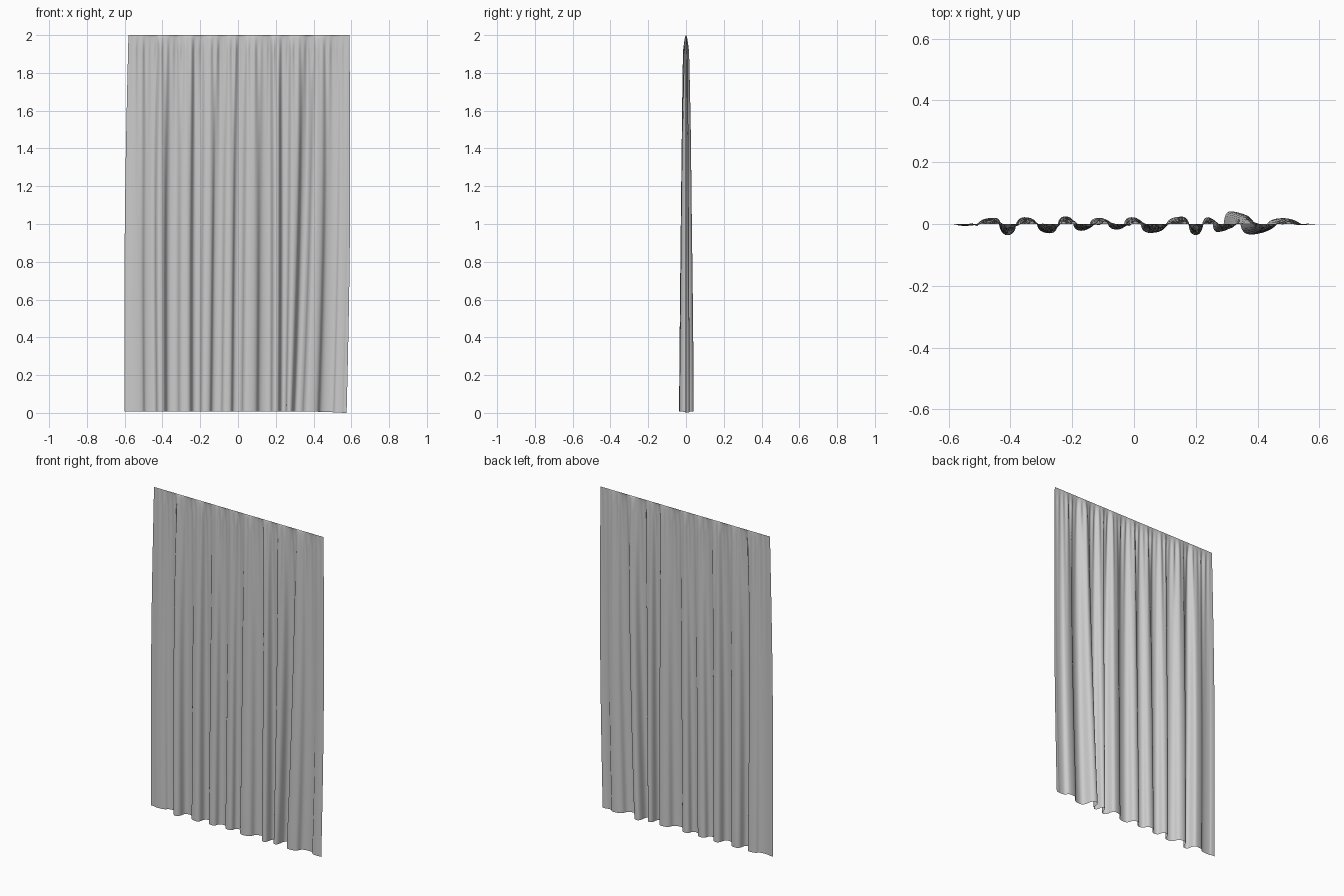
import bpy
import math

if "Cube" in bpy.data.objects:
    bpy.data.objects.remove(bpy.data.objects["Cube"])

# Fold crests: (x near top, x at hem, depth y at hem)
FOLDS = [
    (-0.580, -0.600, 0.000), (-0.530, -0.545, -0.006), (-0.445, -0.450, 0.020),
    (-0.410, -0.410, -0.036), (-0.335, -0.355, 0.022), (-0.262, -0.272, -0.030),
    (-0.212, -0.222, 0.025), (-0.145, -0.172, -0.022), (-0.090, -0.115, 0.020),
    (-0.035, -0.055, -0.018), (0.010, -0.008, 0.022), (0.068, 0.052, -0.029),
    (0.155, 0.155, 0.024), (0.200, 0.200, -0.036), (0.240, 0.240, 0.022),
    (0.305, 0.270, -0.026), (0.375, 0.312, 0.041), (0.420, 0.375, -0.034),
    (0.505, 0.480, 0.019), (0.560, 0.535, -0.003), (0.590, 0.575, 0.000)]
STEPS, ROWS = 12, 64


def ease(t):
    return 0.5 - 0.5 * math.cos(math.pi * t)


def fold_point(k, t, z):
    """Point on half fold k at parameter t and height z."""
    h = z / 2.0
    depth = 1 - h                                   # 0 at rail, 1 at hem
    swell = min(1.0, (depth / 0.95)) ** 0.42        # folds open from the rail
    drift = h ** 0.9
    (ta, ba, ya), (tb, bb, yb) = FOLDS[k], FOLDS[k + 1]
    xa, xb = ba + (ta - ba) * drift, bb + (tb - bb) * drift
    u = t + 0.11 * swell * math.sin(2 * math.pi * t)  # steeper flanks
    x = xa + (xb - xa) * u
    x += 0.01 * math.sin(math.pi * h) * x / 0.6
    y = (ya + (yb - ya) * ease(t)) * swell
    # fine gathers that fade out below the rail
    edge = min(1.0, (0.6 - abs(x)) / 0.08)
    fine = 0.0045 * min(1.0, depth / 0.04) * math.exp(-depth * 5) * max(edge, 0)
    y += fine * (math.sin(x * 190 + 1) + 0.6 * math.sin(x * 127))
    return x, y, z


# Curtain sheet
columns = [(k, i / STEPS) for k in range(len(FOLDS) - 1) for i in range(STEPS)]
columns.append((len(FOLDS) - 2, 1.0))
n = len(columns)
verts, faces = [], []
for r in range(ROWS + 1):
    f = (r / ROWS) ** 1.6                           # denser rows near the rail
    for c, (k, t) in enumerate(columns):
        hem = 0.008 * (1 - ease(max(0.0, (c / n - 0.8) / 0.2)))
        verts.append(fold_point(k, t, 2 - (2 - hem) * f))
for r in range(ROWS):
    for c in range(n - 1):
        a = r * n + c
        faces.append((a, a + n, a + n + 1, a + 1))

mesh = bpy.data.meshes.new("curtain")
mesh.from_pydata(verts, [], faces)
mesh.update()
mesh.polygons.foreach_set("use_smooth", [True] * len(mesh.polygons))
curtain = bpy.data.objects.new("curtain", mesh)
bpy.context.collection.objects.link(curtain)
